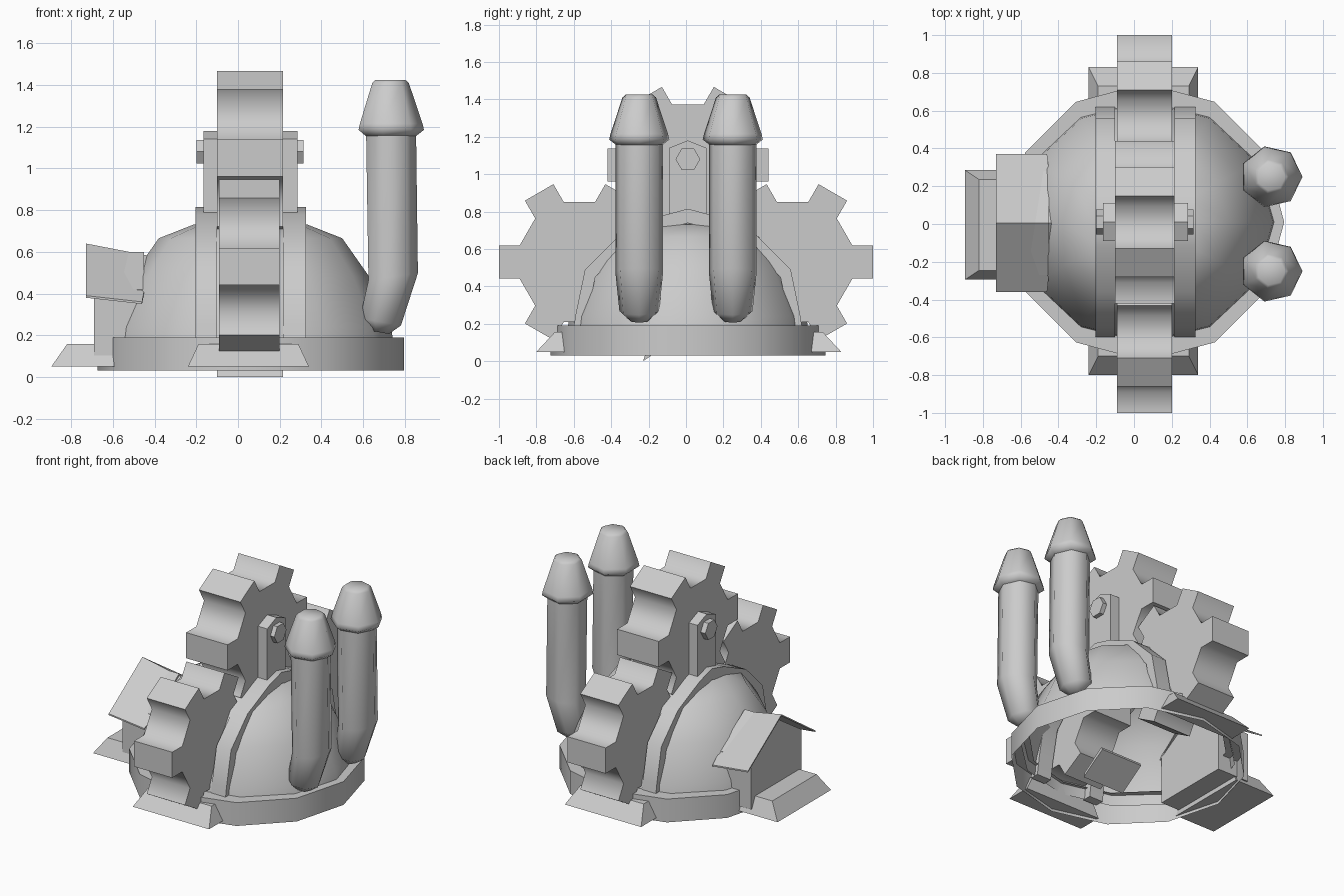
import bpy, bmesh
from math import sin, cos, pi, radians
from mathutils import Vector

if "Cube" in bpy.data.objects:
    bpy.data.objects.remove(bpy.data.objects["Cube"])

CX, CY = 0.06, 0.01


def finish(name, verts, faces, angle=35):
    me = bpy.data.meshes.new(name)
    me.from_pydata([tuple(v) for v in verts], [], faces)
    bm = bmesh.new()
    bm.from_mesh(me)
    bmesh.ops.recalc_face_normals(bm, faces=bm.faces)
    bm.to_mesh(me)
    bm.free()
    ob = bpy.data.objects.new(name, me)
    bpy.context.collection.objects.link(ob)
    bpy.ops.object.select_all(action='DESELECT')
    ob.select_set(True)
    bpy.context.view_layer.objects.active = ob
    bpy.ops.object.shade_smooth_by_angle(angle=radians(angle))
    return ob


def extrude_x(name, pts, x0, x1, angle=35):
    """Prism along x from a (y, z) outline."""
    n = len(pts)
    v = [(x, y, z) for x in (x0, x1) for y, z in pts]
    f = [tuple(range(n)), tuple(range(n, 2 * n))]
    f += [(i, (i + 1) % n, n + (i + 1) % n, n + i) for i in range(n)]
    return finish(name, v, f, angle)


def skin(name, rings, ends=(0, 1), angle=50):
    """Quads between successive vertex rings, capped at the chosen ends."""
    n, m = len(rings[0]), len(rings)
    v = [p for r in rings for p in r]
    f = []
    for i in range(m - 1):
        f += [(i*n + k, i*n + (k+1) % n, (i+1)*n + (k+1) % n, (i+1)*n + k)
              for k in range(n)]
    f += [tuple(range(e * (m-1) * n, e * (m-1) * n + n)) for e in ends]
    return finish(name, v, f, angle)


def circle(r, z, n, sy=1.0):
    return [(CX + r*cos(2*pi*k/n), CY + sy*r*sin(2*pi*k/n), z) for k in range(n)]


# Base ring and open-bottomed dome
skin("base_ring", [circle(r, z, 12) for r, z in
     ((0.735, 0.03), (0.735, 0.19), (0.62, 0.19))], ends=())
dome = [(0.69, 0.12), (0.675, 0.24), (0.57, 0.48), (0.44, 0.665), (0.275, 0.73), (0.02, 0.745)]
skin("dome", [circle(r, z, 12, 0.94) for r, z in dome], ends=(1,), angle=60)

# Arched rails either side of the gears
half = [(0.62, 0.12), (0.6, 0.25), (0.55, 0.49), (0.37, 0.67), (0.13, 0.78), (0, 0.815)]
outer = half + [(-y, z) for y, z in half[-2::-1]]
inner = [(y * 0.9, 0.12 + (z - 0.12) * 0.89) for y, z in outer]
for side, x0, x1 in (("left", -0.205, -0.1), ("right", 0.215, 0.325)):
    k = len(outer)
    vv = [(x, y + CY, z) for x in (x0, x1) for pr in (outer, inner) for y, z in pr]
    ff = []
    for i in range(k - 1):
        a, b, c, d = i, k + i, 2*k + i, 3*k + i
        ff += [(a, a+1, c+1, c), (b, b+1, d+1, d), (a, a+1, b+1, b), (c, c+1, d+1, d)]
    ff += [(0, k, 3*k, 2*k), (k-1, 2*k-1, 4*k-1, 3*k-1)]
    finish("arch_rail_" + side, vv, ff, 40)


# Three six-toothed gears
def gear(name, y, z, x0, x1):
    pts = []
    for t in range(6):
        a = t * pi / 3
        for u, w in ((0.32, -0.088), (0.43, -0.088), (0.43, 0.088), (0.32, 0.088)):
            pts.append((y + u*cos(a) - w*sin(a), z + u*sin(a) + w*cos(a)))
    extrude_x(name, pts, x0, x1, 64)


gear("front_gear", -0.57, 0.53, -0.09, 0.2)
gear("back_gear", 0.57, 0.53, -0.09, 0.2)
gear("top_gear", 0.01, 1.05, -0.1, 0.215)

# Axle brackets with hexagonal bolts
bracket = [(-0.09, 0.72), (0.11, 0.72), (0.11, 1.14), (0.01, 1.18), (-0.09, 1.14)]
hexa = [(0.01 + 0.066*cos(k*pi/3), 1.08 + 0.066*sin(k*pi/3)) for k in range(6)]
for side, b0, b1, c0, c1 in (("left", -0.165, -0.1, -0.2, -0.16),
                             ("right", 0.215, 0.285, 0.28, 0.315)):
    extrude_x("bracket_" + side, bracket, b0, b1)
    extrude_x("bolt_" + side, hexa, c0, c1)

# Bent exhaust pipes with tapered caps: x, z, radius, tilt
path = [(0.675, 0.215, 0.05, 10), (0.678, 0.265, 0.105, 10), (0.738, 0.48, 0.126, -8),
        (0.728, 1.17, 0.126, 0)]
cap = [(0.12, 1.15), (0.165, 1.185), (0.158, 1.215), (0.092, 1.41), (0.075, 1.425)]
for side, y in (("front", -0.25), ("back", 0.25)):
    ang = [2*pi*k/7 for k in range(7)]
    pr = [[(x + r*cos(a)*cos(radians(t)), y + r*sin(a)*1.04, z - r*cos(a)*sin(radians(t)))
           for a in ang] for x, z, r, t in path]
    skin("pipe_" + side, pr, angle=55)
    cr = [[(0.727 + r*cos(a), y + r*sin(a), z) for a in ang] for r, z in cap]
    skin("pipe_cap_" + side, cr, angle=75)

# Porch on the left with a gabled roof
extrude_x("porch_walls", [(-0.27, 0.08), (0.28, 0.08), (0.28, 0.42),
                          (0.005, 0.6), (-0.27, 0.42)], -0.69, -0.45)
v, t = [], 0.01
for xe, xr, ze, zr in ((-0.73, -0.73, 0.39, 0.64), (-0.46, -0.42, 0.36, 0.58)):
    v += [(xe, -0.36, ze), (xr, 0.005, zr), (xe, 0.37, ze),
          (xe, 0.37, ze - t), (xr, 0.005, zr - t), (xe, -0.36, ze - t)]
f = [(i, (i+1) % 6, 6 + (i+1) % 6, 6 + i) for i in range(6)]
f += [(0, 1, 4, 5), (1, 2, 3, 4), (6, 7, 10, 11), (7, 8, 9, 10)]
finish("porch_roof", v, f, 20)


# Sloping foot wedges at front, back and left
def wedge(name, origin, out, tip, top):
    o, d = Vector(origin), Vector(out)
    s = Vector((-d.y, d.x, 0))
    up = Vector((0, 0, 1))
    v = []
    for dist, hw, z in ((0.64, 0.29, 0.05), (tip, 0.29, 0.05), (top, 0.24, 0.157),
                        (0.64, 0.24, 0.157)):
        v += [o + d*dist - s*hw + up*z, o + d*dist + s*hw + up*z]
    finish(name, v, [(0, 1, 3, 2), (2, 3, 5, 4), (4, 5, 7, 6), (6, 7, 1, 0),
                     (0, 2, 4, 6), (1, 3, 5, 7)], 20)


wedge("front_foot", (0.05, CY, 0), (0, -1, 0), 0.81, 0.71)
wedge("back_foot", (0.05, CY, 0), (0, 1, 0), 0.82, 0.72)
wedge("left_foot", (0.05, -0.005, 0), (-1, 0, 0), 0.945, 0.87)

# Slanted plate under the gears
extrude_x("under_plate", [(-0.23, 0), (-0.05, 0.12), (-0.06, 0.14), (-0.22, 0.03)], -0.1, 0.215)
